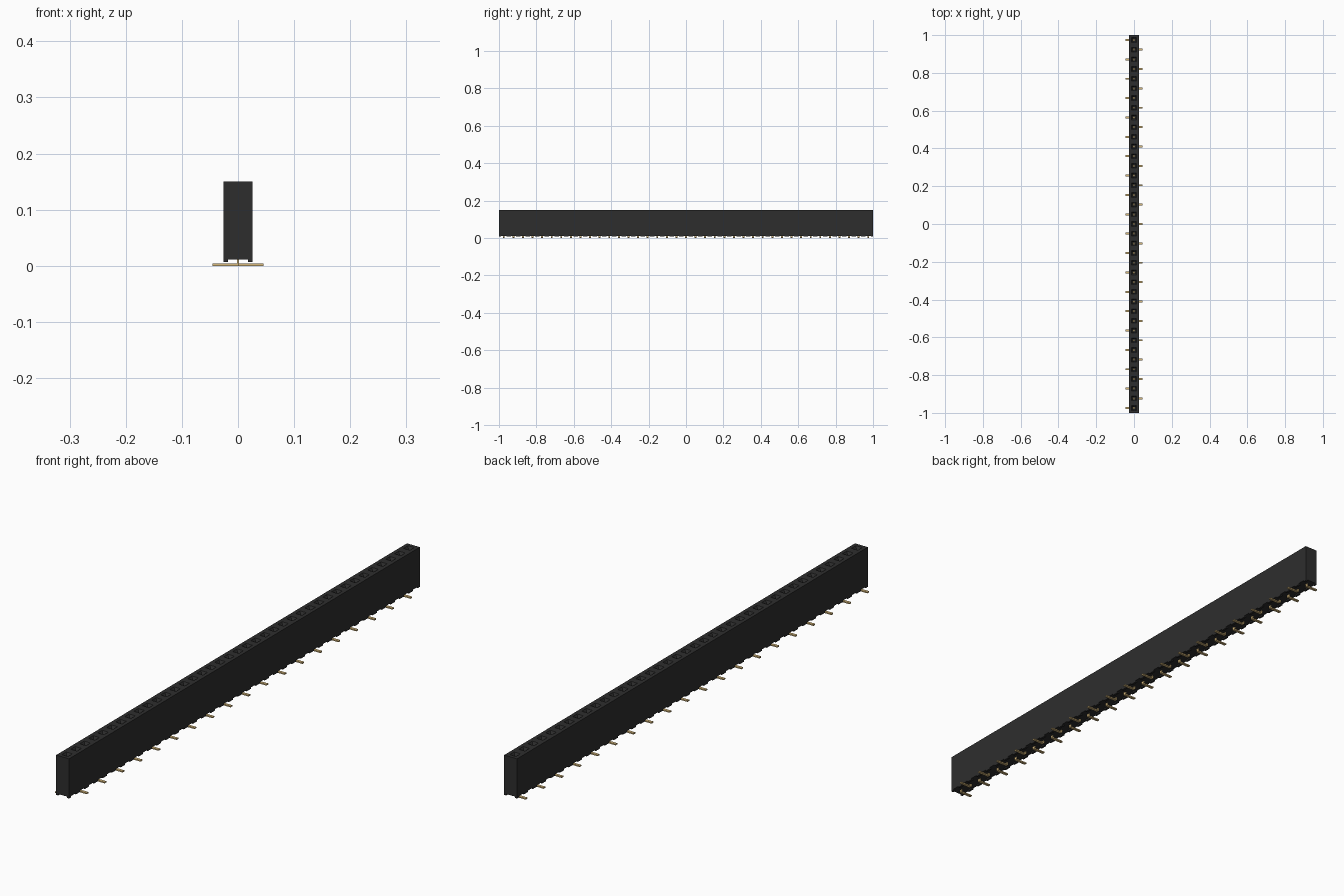
import bpy, bmesh

cube = bpy.data.objects.get("Cube")
if cube:
    bpy.data.objects.remove(cube, do_unlink=True)

COUNT = 39
PITCH = 2.0 / COUNT
HALF = PITCH / 2
BASE, TOP = 0.0115, 0.15


def material(name, rgb, rough, metal=0.0):
    m = bpy.data.materials.new(name)
    m.use_nodes = True
    m.diffuse_color = (*rgb, 1)
    b = m.node_tree.nodes["Principled BSDF"]
    b.inputs["Base Color"].default_value = (*rgb, 1)
    b.inputs["Roughness"].default_value = rough
    b.inputs["Metallic"].default_value = metal
    return m


black = material("black plastic", (0.027, 0.027, 0.027), 0.6)
gold = material("gold metal", (0.70, 0.50, 0.21), 0.4)


def finish(bm, name, mat):
    bmesh.ops.remove_doubles(bm, verts=bm.verts, dist=1e-5)
    bmesh.ops.recalc_face_normals(bm, faces=bm.faces)
    mesh = bpy.data.meshes.new(name)
    bm.to_mesh(mesh)
    bm.free()
    mesh.materials.append(mat)
    ob = bpy.data.objects.new(name, mesh)
    bpy.context.collection.objects.link(ob)
    return ob


def square(bm, y, r, z):
    return [bm.verts.new((sx * r, y + sy * r, z))
            for sx, sy in ((-1, -1), (1, -1), (1, 1), (-1, 1))]


def box(bm, x0, x1, y0, y1, z0, z1):
    lo, hi = ([bm.verts.new((x, y, z)) for x, y in
               ((x0, y0), (x1, y0), (x1, y1), (x0, y1))] for z in (z0, z1))
    bm.faces.new(lo)
    bm.faces.new(hi)
    for i in range(4):
        j = (i + 1) % 4
        bm.faces.new((lo[i], lo[j], hi[j], hi[i]))


def prism(bm, profile, y0, y1):
    a, b = ([bm.verts.new((x, y, z)) for x, z in profile] for y in (y0, y1))
    bm.faces.new(a)
    bm.faces.new(b)
    n = len(profile)
    for i in range(n):
        j = (i + 1) % n
        bm.faces.new((a[i], a[j], b[j], b[i]))


centres = [-1 + HALF + i * PITCH for i in range(COUNT)]

# Housing: a row of square cells, each with a funnel-mouthed socket
bm = bmesh.new()
for i, y in enumerate(centres):
    rings = [square(bm, y, r, z) for r, z in
             ((HALF, BASE), (HALF, TOP), (0.0125, TOP), (0.0068, TOP - 0.009), (0.0068, 0.05))]
    bm.faces.new(rings[0])
    bm.faces.new(rings[-1])
    for level in range(4):
        for k in range(4):
            # Skip the walls shared by neighbouring cells
            if level == 0 and ((k == 0 and i > 0) or (k == 2 and i < COUNT - 1)):
                continue
            j = (k + 1) % 4
            a, b = rings[level], rings[level + 1]
            bm.faces.new((a[k], a[j], b[j], b[k]))
finish(bm, "housing", black)

# Standoff feet along both lower edges, between the pins
bm = bmesh.new()
for i in range(COUNT + 1):
    y = -1 + i * PITCH
    y0, y1 = max(-1, y - 0.012), min(1, y + 0.012)
    for x0, x1 in ((-HALF, -0.0175), (0.0175, HALF)):
        box(bm, x0, x1, y0, y1, 0.0065, BASE)
finish(bm, "standoff_feet", black)

# Bent solder pins, leaving the housing on alternate sides
bm = bmesh.new()
for i, y in enumerate(centres):
    s = -1 if i % 2 == 0 else 1
    profile = [(-0.0022, 0.0015), (-0.0007, 0), (0.0455, 0), (0.0455, 0.0045),
               (0.0022, 0.0045), (0.0022, 0.055), (-0.0022, 0.055)]
    prism(bm, [(s * x, z) for x, z in profile], y - 0.005, y + 0.005)
finish(bm, "solder_pins", gold)

# Contacts standing inside the sockets
bm = bmesh.new()
for y in centres:
    box(bm, -0.0045, 0.0045, y - 0.0045, y + 0.0045, 0.05, 0.11)
finish(bm, "socket_contacts", gold)
